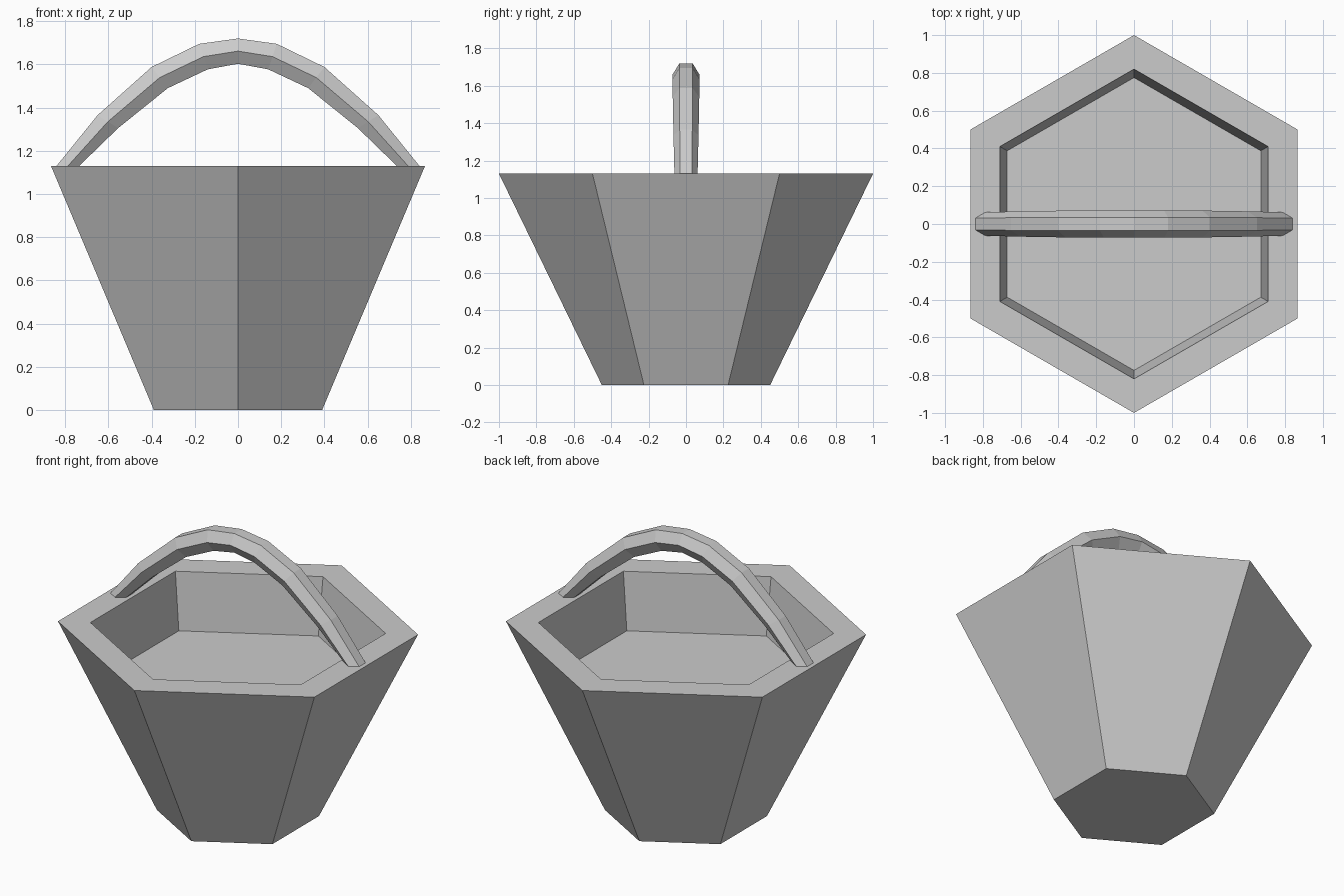
import bpy
import bmesh
from math import cos, sin, radians

cube = bpy.data.objects.get("Cube")
if cube:
    bpy.data.objects.remove(cube, do_unlink=True)

grey = bpy.data.materials.new("plain grey")
grey.use_nodes = True
colour = (0.6, 0.6, 0.6, 1)
grey.diffuse_color = colour
grey.node_tree.nodes["Principled BSDF"].inputs["Base Color"].default_value = colour

RIM = 1.13


def loft(name, rings):
    """Skin a list of closed rings and cap both ends."""
    bm = bmesh.new()
    loops = [[bm.verts.new(p) for p in ring] for ring in rings]
    for a, b in zip(loops, loops[1:]):
        n = len(a)
        for i in range(n):
            j = (i + 1) % n
            bm.faces.new((a[i], a[j], b[j], b[i]))
    bm.faces.new(loops[0])
    bm.faces.new(loops[-1])
    bmesh.ops.recalc_face_normals(bm, faces=bm.faces[:])
    mesh = bpy.data.meshes.new(name)
    bm.to_mesh(mesh)
    bm.free()
    mesh.materials.append(grey)
    obj = bpy.data.objects.new(name, mesh)
    bpy.context.collection.objects.link(obj)
    return obj


def hexagon(radius, z):
    angles = [radians(90 + 60 * i) for i in range(6)]
    return [(radius * cos(a), radius * sin(a), z) for a in angles]


# Tapered bucket: underside, outer wall, rim, inner wall, raised floor
bucket_profile = [(0.45, 0), (1, RIM), (0.82, RIM), (0.775, 0.785)]
loft("bucket", [hexagon(r, z) for r, z in bucket_profile])

# Arched handle: outer x, z, inner x, z, half width, from crown to foot
half_arch = [
    (0, 1.72, 0, 1.603, 0.071),
    (0.18, 1.695, 0.14, 1.577, 0.071),
    (0.4, 1.588, 0.325, 1.49, 0.071),
    (0.65, 1.365, 0.555, 1.305, 0.067),
    (0.84, RIM, 0.735, RIM, 0.062),
]


def handle_ring(ox, oz, ix, iz, w, side):
    mx, mz = (ox + ix) / 2, (oz + iz) / 2
    section = [(ox, -w / 2, oz), (ox, w / 2, oz), (mx, w, mz),
               (ix, w / 2, iz), (ix, -w / 2, iz), (mx, -w, mz)]
    return [(side * x, y, z) for x, y, z in section]


left = [handle_ring(*s, 1) for s in half_arch]
right = [handle_ring(*s, -1) for s in half_arch[1:]]
loft("handle", right[::-1] + left)
